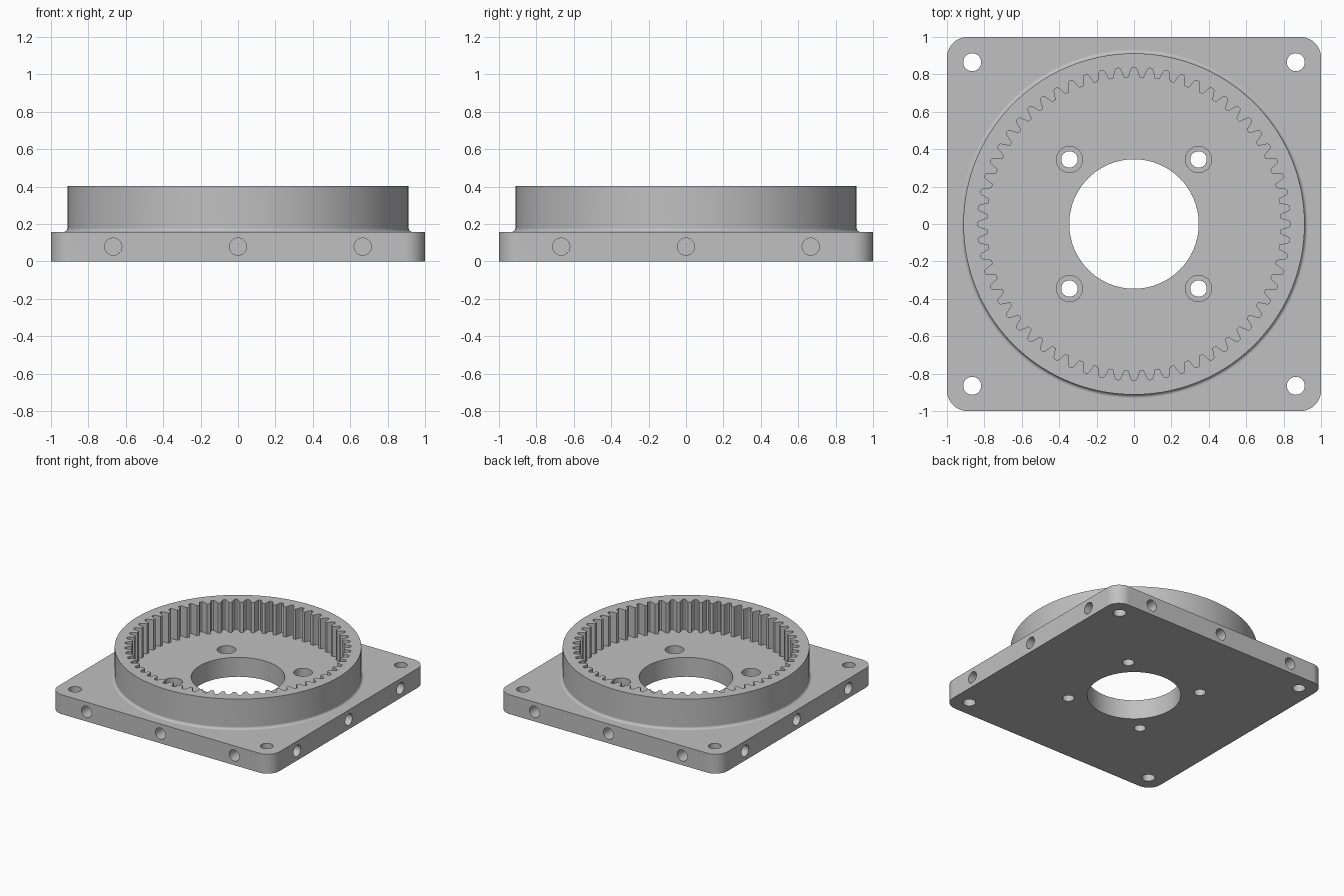
import bpy, bmesh
from math import sin, cos, pi, radians
from mathutils import Matrix

cube = bpy.data.objects.get("Cube")
if cube:
    bpy.data.objects.remove(cube, do_unlink=True)

PLATE_H, TOP = 0.158, 0.404
RING_R, FILLET = 0.912, 0.02
TEETH = 60

grey = bpy.data.materials.new("machined grey")
grey.use_nodes = True
grey.diffuse_color = (0.53, 0.53, 0.53, 1)
grey.node_tree.nodes["Principled BSDF"].inputs["Base Color"].default_value = grey.diffuse_color


def make_object(name, bm):
    bmesh.ops.recalc_face_normals(bm, faces=bm.faces)
    mesh = bpy.data.meshes.new(name)
    bm.to_mesh(mesh)
    bm.free()
    mesh.materials.append(grey)
    obj = bpy.data.objects.new(name, mesh)
    bpy.context.collection.objects.link(obj)
    return obj


def add_prism(bm, outline, z0, z1):
    """Extrude a closed xy outline from z0 to z1."""
    face = bm.faces.new([bm.verts.new((x, y, z0)) for x, y in outline])
    top = bmesh.ops.extrude_face_region(bm, geom=[face])["geom"]
    verts = [v for v in top if isinstance(v, bmesh.types.BMVert)]
    bmesh.ops.translate(bm, verts=verts, vec=(0, 0, z1 - z0))


def add_turned(bm, profile, segments, matrix=Matrix()):
    """Stack circles from (radius, z) pairs into a closed solid."""
    rings = []
    for r, z in profile:
        angles = [2 * pi * i / segments for i in range(segments)]
        rings.append([bm.verts.new(matrix @ Matrix.Translation((r * cos(a), r * sin(a), z)).translation)
                      for a in angles])
    for low, high in zip(rings, rings[1:]):
        for i in range(segments):
            j = (i + 1) % segments
            bm.faces.new((low[i], low[j], high[j], high[i]))
    bm.faces.new(rings[0])
    bm.faces.new(rings[-1])


def combine(target, tool, operation):
    mod = target.modifiers.new(operation.lower(), "BOOLEAN")
    mod.operation, mod.solver, mod.object = operation, "EXACT", tool
    bpy.context.view_layer.objects.active = target
    bpy.ops.object.modifier_apply(modifier=mod.name)
    bpy.data.objects.remove(tool, do_unlink=True)


# Square base plate with rounded corners
corner_r = 0.11
outline = []
for quarter, (sx, sy) in enumerate([(1, 1), (-1, 1), (-1, -1), (1, -1)]):
    for i in range(11):
        a = pi / 2 * (quarter + i / 10)
        outline.append((sx * (1 - corner_r) + corner_r * cos(a),
                        sy * (1 - corner_r) + corner_r * sin(a)))
bm = bmesh.new()
add_prism(bm, outline, 0, PLATE_H)
body = make_object("ring_gear_housing", bm)

# Round drum with a small fillet where it meets the plate
profile = [(RING_R + FILLET, PLATE_H - 0.05)]
for i in range(6):
    a = pi / 2 * i / 5
    profile.append((RING_R + FILLET * (1 - sin(a)), PLATE_H + FILLET * (1 - cos(a))))
profile.append((RING_R, TOP))
bm = bmesh.new()
add_turned(bm, profile, 144)
combine(body, make_object("drum", bm), "UNION")

# Internal gear pocket, one tooth space repeated around the circle
half = [(2.15, 0.785), (1.8, 0.799), (1.45, 0.813), (1.1, 0.826), (0.85, 0.833), (0.5, 0.837)]
space = [(-a, r) for a, r in half] + [(a, r) for a, r in reversed(half)]
outline = []
for t in range(TEETH):
    for a, r in space:
        angle = radians(t * 360 / TEETH + a)
        outline.append((r * cos(angle), r * sin(angle)))
bm = bmesh.new()
add_prism(bm, outline, PLATE_H, TOP + 0.1)
combine(body, make_object("gear_pocket", bm), "DIFFERENCE")

# Centre bore, corner holes, counterbored holes and blind side holes
bm = bmesh.new()
add_turned(bm, [(0.346, -0.1), (0.346, 0.3)], 96)
for sx in (-1, 1):
    for sy in (-1, 1):
        corner = Matrix.Translation((sx * 0.865, sy * 0.865, 0))
        add_turned(bm, [(0.048, -0.1), (0.048, 0.3)], 32, corner)
        bolt = Matrix.Translation((sx * 0.345, sy * 0.345, 0))
        add_turned(bm, [(0.044, -0.1), (0.044, 0.08), (0.07, 0.08), (0.07, 0.3)], 32, bolt)
for side in range(4):
    for x in (-0.667, 0, 0.667):
        place = (Matrix.Rotation(side * pi / 2, 4, "Z")
                 @ Matrix.Translation((x, -1, 0.079))
                 @ Matrix.Rotation(pi / 2, 4, "X"))
        add_turned(bm, [(0.046, -0.2), (0.046, 0.1)], 32, place)
combine(body, make_object("hole_cutters", bm), "DIFFERENCE")

# Smooth curved walls while keeping flat faces and edges crisp
bpy.ops.object.select_all(action="DESELECT")
body.select_set(True)
bpy.context.view_layer.objects.active = body
bpy.ops.object.shade_smooth_by_angle(angle=radians(30))
weighted = body.modifiers.new("weighted_normals", "WEIGHTED_NORMAL")
weighted.keep_sharp = True
